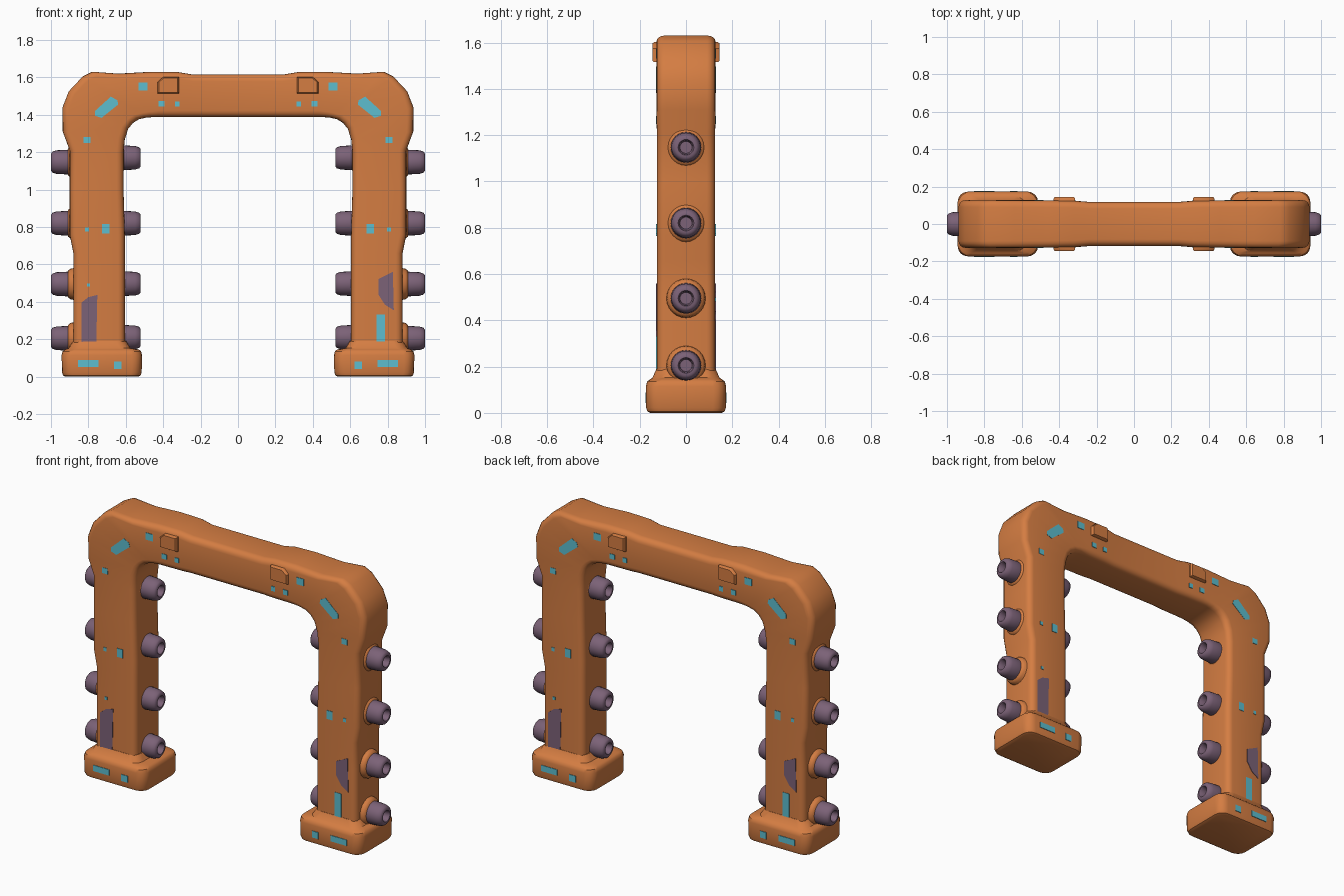
import bpy, bmesh, math
from mathutils import Vector

if "Cube" in bpy.data.objects:
    bpy.data.objects.remove(bpy.data.objects["Cube"])


def material(name, rgb):
    m = bpy.data.materials.new(name)
    m.diffuse_color = (*rgb, 1)
    m.use_nodes = True
    m.node_tree.nodes["Principled BSDF"].inputs["Base Color"].default_value = m.diffuse_color
    return m


ORANGE = material("orange paint", (0.66, 0.205, 0.055))
PURPLE = material("dull purple", (0.20, 0.122, 0.185))
CYAN = material("cyan light", (0.11, 0.51, 0.62))


def finish(bm, name, mat, angle=38):
    bmesh.ops.recalc_face_normals(bm, faces=bm.faces)
    me = bpy.data.meshes.new(name)
    bm.to_mesh(me)
    bm.free()
    ob = bpy.data.objects.new(name, me)
    bpy.context.collection.objects.link(ob)
    me.materials.append(mat)
    bpy.ops.object.select_all(action='DESELECT')
    ob.select_set(True)
    bpy.context.view_layer.objects.active = ob
    bpy.ops.object.shade_smooth_by_angle(angle=math.radians(angle))
    return ob


def loft(name, rings, mat, angle=38):
    """Skin a list of equal-length point rings and cap both ends."""
    bm = bmesh.new()
    rows = [[bm.verts.new(p) for p in ring] for ring in rings]
    n = len(rows[0])
    for a, b in zip(rows, rows[1:]):
        for i in range(n):
            j = (i + 1) % n
            bm.faces.new((a[i], a[j], b[j], b[i]))
    bm.faces.new(rows[0])
    bm.faces.new(rows[-1])
    return finish(bm, name, mat, angle)


def rounded_rect(hu, hv, r, seg=4):
    pts = []
    for k, (su, sv) in enumerate(((1, 1), (-1, 1), (-1, -1), (1, -1))):
        for i in range(seg + 1):
            a = math.pi / 2 * (k + i / seg)
            pts.append((su * (hu - r) + r * math.cos(a), sv * (hv - r) + r * math.sin(a)))
    return pts


# Arch frame: outer point, inner point and half depth along one half
stations = [
    (0.88, 0.10, 0.605, 0.10, 0.126),
    (0.88, 0.50, 0.605, 0.50, 0.126),
    (0.88, 0.66, 0.605, 0.66, 0.126),
    (0.90, 0.76, 0.605, 0.76, 0.126),
    (0.90, 1.00, 0.612, 1.00, 0.126),
    (0.90, 1.21, 0.612, 1.20, 0.126),
    (0.937, 1.31, 0.605, 1.27, 0.127),
    (0.938, 1.44, 0.587, 1.325, 0.127),
    (0.905, 1.525, 0.562, 1.356, 0.127),
    (0.83, 1.605, 0.53, 1.376, 0.127),
    (0.78, 1.63, 0.49, 1.385, 0.127),
    (0.64, 1.62, 0.46, 1.387, 0.126),
    (0.46, 1.63, 0.42, 1.387, 0.126),
    (0.32, 1.628, 0.31, 1.387, 0.124),
    (0.24, 1.615, 0.24, 1.387, 0.118),
]
stations += [(-a, b, -c, d, e) for a, b, c, d, e in reversed(stations)]
rings = []
for ox, oz, ix, iz, d in stations:
    outer, inner = Vector((ox, 0, oz)), Vector((ix, 0, iz))
    mid, u = (outer + inner) / 2, (outer - inner).normalized()
    hu = (outer - inner).length / 2
    rings.append([mid + u * p + Vector((0, q, 0)) for p, q in rounded_rect(hu, d, 0.036)])
loft("arch_frame", rings, ORANGE)

# Feet: rounded blocks with a flare up to the leg
foot_profile = [(0, 0.195, 0.155), (0.006, 0.207, 0.167), (0.022, 0.213, 0.172), (0.115, 0.215, 0.173),
                (0.135, 0.21, 0.168), (0.145, 0.198, 0.156), (0.152, 0.165, 0.145), (0.19, 0.142, 0.128)]
for s, side in ((-1, "left"), (1, "right")):
    loft(side + "_foot",
         [[(s * (0.728 + (0.012 if z > 0.15 else 0)) + p, q, z) for p, q in rounded_rect(hx, hy, 0.055)]
          for z, hx, hy in foot_profile], ORANGE)


# Side knobs: turned purple studs with a socket, on orange collars
def turned(name, tip, direction, z, profile, mat):
    rings = [[(tip + direction * t, r * math.cos(a), z + r * math.sin(a))
              for a in (math.tau * i / 24 for i in range(24))] for t, r in profile]
    loft(name, rings, mat, 45)


KNOB = [(-0.13, 0.058), (-0.09, 0.066), (-0.03, 0.063), (-0.008, 0.056), (0, 0.045), (0, 0.034),
        (-0.006, 0.03), (-0.04, 0.026)]
COLLAR = [(-0.14, 0.088), (-0.105, 0.082), (-0.092, 0.072), (-0.086, 0.05)]
for s, side in ((-1, "left"), (1, "right")):
    for tip, d, heights, where in ((1.0, 1, (0.205, 0.495, 0.82, 1.147), "outer"),
                                   (0.52, -1, (0.21, 0.497, 0.82, 1.17), "inner")):
        for i, z in enumerate(heights):
            label = f"{side}_{where}_{i + 1}"
            turned("knob_" + label, s * tip, s * d, z, KNOB, PURPLE)
            turned("collar_" + label, s * tip, s * d, z, COLLAR, ORANGE)

# Small brackets on the front and back of the beam
for s in (-1, 1):
    for f in (-1, 1):
        shape = [(0.315, 1.515), (0.43, 1.515), (0.43, 1.575), (0.40, 1.602), (0.315, 1.602)]
        cx, cz = 0.375, 1.558
        loft("beam_bracket",
             [[(s * (cx + (x - cx) * k), f * y, cz + (z - cz) * k) for x, z in shape]
              for y, k in ((0.10, 1), (0.136, 1), (0.145, 0.88))], ORANGE)


# Painted plates
def rect(x, z, w, h):
    return [(x - w / 2, z - h / 2), (x + w / 2, z - h / 2), (x + w / 2, z + h / 2), (x - w / 2, z + h / 2)]


def plate(name, pts, mat, depth=0.129):
    # front copy and its half-turn copy on the back
    for f, face in ((1, "front"), (-1, "back")):
        loft(f"{name}_{face}", [[(f * x, -f * y, z) for x, z in pts] for y in (depth - 0.0095, depth)], mat, 20)


mirrored = [
    ("corner_light", [(-0.765, 1.395), (-0.73, 1.383), (-0.64, 1.455), (-0.645, 1.478),
                      (-0.68, 1.497), (-0.765, 1.42)], 0.129),
    ("beam_light", rect(-0.508, 1.551, 0.05, 0.042), 0.129),
    ("beam_dot", rect(-0.408, 1.458, 0.032, 0.03), 0.129),
    ("beam_small_dot", rect(-0.325, 1.458, 0.026, 0.028), 0.129),
    ("upper_leg_dot", rect(-0.807, 1.265, 0.036, 0.034), 0.129),
    ("mid_leg_light", rect(-0.707, 0.79, 0.038, 0.052), 0.129),
    ("mid_leg_dot", rect(-0.807, 0.787, 0.02, 0.022), 0.129),
    ("foot_light", rect(-0.80, 0.07, 0.11, 0.036), 0.176),
    ("foot_dot", rect(-0.643, 0.062, 0.042, 0.04), 0.176),
]
for name, pts, depth in mirrored:
    plate("left_" + name, pts, CYAN, depth)
    plate("right_" + name, [(-x, z) for x, z in pts], CYAN, depth)

# One-sided plates
plate("leg_speck", rect(-0.80, 0.49, 0.016, 0.018), CYAN)
plate("leg_bar_light", rect(0.763, 0.257, 0.044, 0.15), CYAN)
plate("tall_patch", [(-0.838, 0.165), (-0.758, 0.165), (-0.752, 0.437), (-0.80, 0.425), (-0.838, 0.395)], PURPLE)
plate("angled_patch", [(0.75, 0.44), (0.785, 0.385), (0.833, 0.355), (0.828, 0.56), (0.75, 0.522)], PURPLE)
